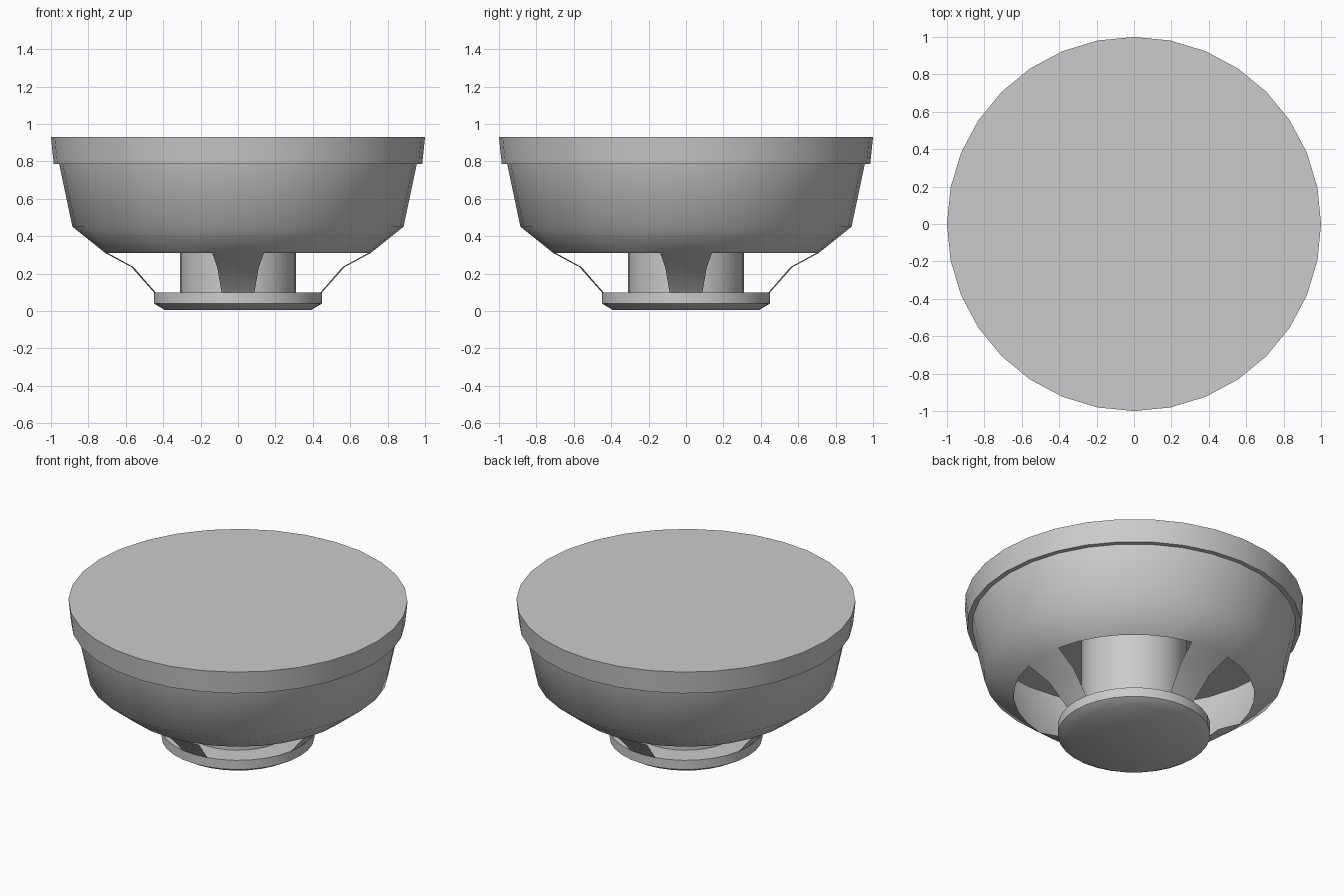
import bpy, bmesh, math

if "Cube" in bpy.data.objects:
    bpy.data.objects.remove(bpy.data.objects["Cube"])

SIDES = 32


def revolve(name, profile, keep=None, angle=50):
    """Spin (radius, z) points round z; radius 0 makes a closing centre point.
    keep(i, j) picks which face of band i and sector j is built."""
    bm = bmesh.new()
    rings = []
    for r, z in profile:
        if r == 0:
            rings.append([bm.verts.new((0, 0, z))] * SIDES)
        else:
            rings.append([bm.verts.new((r * math.cos(2 * math.pi * j / SIDES),
                                        r * math.sin(2 * math.pi * j / SIDES), z))
                          for j in range(SIDES)])
    for i in range(len(rings) - 1):
        low, high = rings[i], rings[i + 1]
        for j in range(SIDES):
            if keep and not keep(i, j):
                continue
            k = (j + 1) % SIDES
            loop = list(dict.fromkeys([low[j], low[k], high[k], high[j]]))
            bm.faces.new(loop)
    loose = [v for v in bm.verts if not v.link_faces]
    bmesh.ops.delete(bm, geom=loose, context='VERTS')
    mesh = bpy.data.meshes.new(name)
    bm.to_mesh(mesh)
    bm.free()
    obj = bpy.data.objects.new(name, mesh)
    bpy.context.collection.objects.link(obj)
    bpy.ops.object.select_all(action='DESELECT')
    obj.select_set(True)
    bpy.context.view_layer.objects.active = obj
    bpy.ops.object.shade_smooth_by_angle(angle=math.radians(angle))
    return obj


# Base disc with a chamfered lower edge
revolve("base_disc", [(0, 0.005), (0.39, 0.005), (0.45, 0.04), (0.45, 0.10), (0, 0.10)])

# Central core running up into the bowl
revolve("core", [(0.31, 0.10), (0.31, 0.79)])

# Thin open bowl; its lower two bands survive only as four spokes on the axes
spoke = lambda j: j % 8 in (0, 7)
revolve("bowl_and_spokes",
        [(0.45, 0.10), (0.57, 0.235), (0.71, 0.31), (0.885, 0.45), (0.957, 0.79)],
        keep=lambda i, j: i >= 2 or spoke(j))

# Flat lid with a slightly flared rim
revolve("lid", [(0, 0.785), (0.985, 0.785), (1.0, 0.93), (0, 0.93)])
